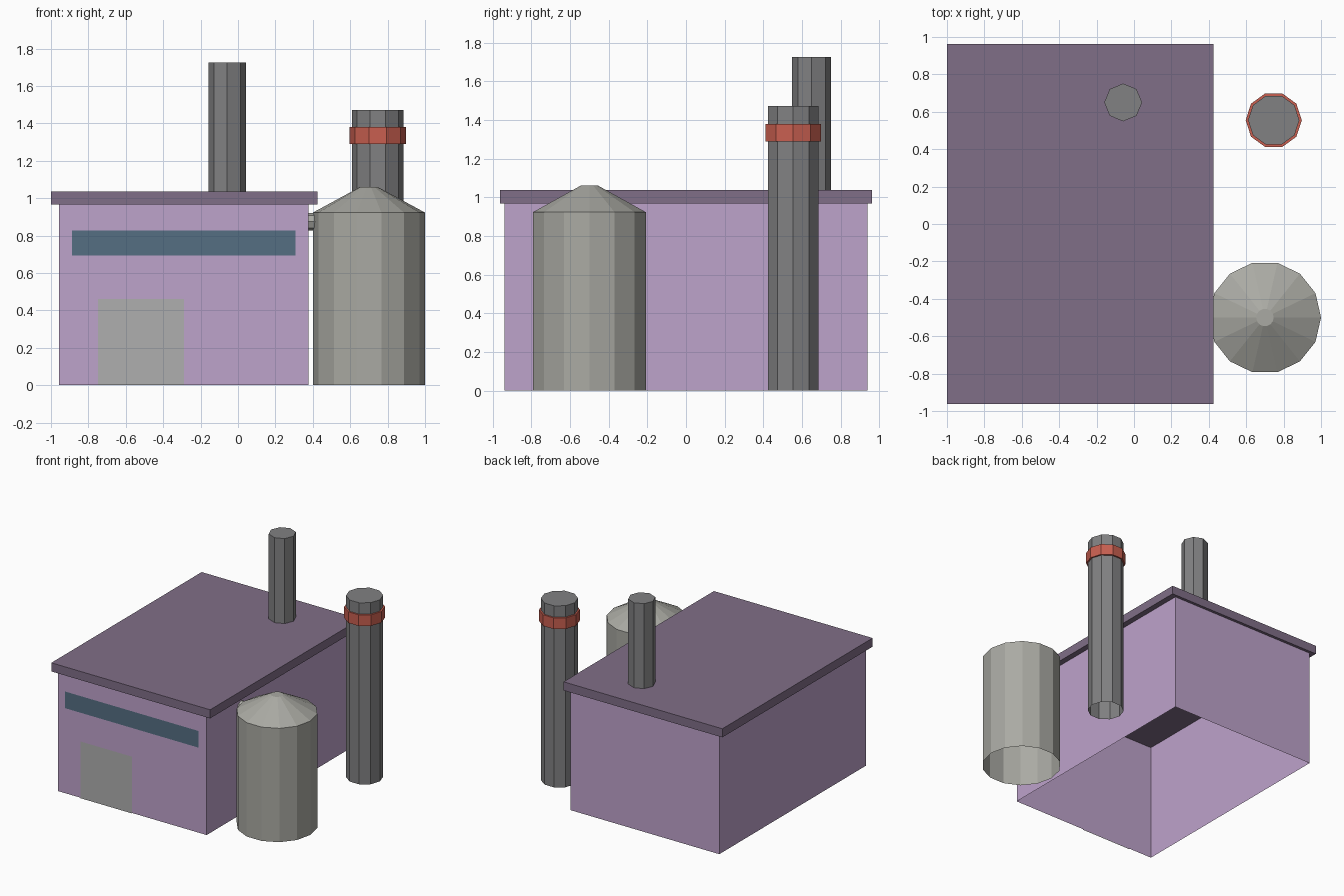
import bpy, bmesh
from mathutils import Matrix, Vector
from math import pi

if "Cube" in bpy.data.objects:
    bpy.data.objects.remove(bpy.data.objects["Cube"])


def material(name, r, g, b):
    m = bpy.data.materials.new(name)
    m.diffuse_color = (r, g, b, 1)
    m.use_nodes = True
    m.node_tree.nodes["Principled BSDF"].inputs["Base Color"].default_value = m.diffuse_color
    return m


WALL = material("wall_purple", 0.515, 0.366, 0.597)
ROOF = material("roof_purple", 0.216, 0.156, 0.242)
GLASS = material("window_blue", 0.09, 0.156, 0.223)
RED = material("band_red", 0.578, 0.114, 0.08)
STACK = material("stack_grey", 0.22, 0.22, 0.225)
TANK = material("tank_grey", 0.40, 0.40, 0.366)
DOOR = material("door_grey", 0.43, 0.43, 0.43)


def finish(name, bm, mat):
    me = bpy.data.meshes.new(name)
    bm.to_mesh(me)
    bm.free()
    me.materials.append(mat)
    ob = bpy.data.objects.new(name, me)
    bpy.context.collection.objects.link(ob)
    return ob


def drop_faces(bm, test):
    bm.normal_update()
    bmesh.ops.delete(bm, geom=[f for f in bm.faces if test(f.normal)],
                     context='FACES_ONLY')


def box(name, lo, hi, mat, keep=None):
    lo, hi = Vector(lo), Vector(hi)
    bm = bmesh.new()
    bmesh.ops.create_cube(bm, size=1, matrix=Matrix.Translation((lo + hi) / 2)
                          @ Matrix.Diagonal((*(hi - lo), 1)))
    if keep:
        drop_faces(bm, lambda n: not keep(n))
    return finish(name, bm, mat)


def lathe(name, x, y, profile, sides, mat, cap_bottom=False):
    """Stack polygon rings (radius, z) into a faceted, top-capped column."""
    bm = bmesh.new()
    rings = []
    for r, z in profile:
        ring = bmesh.ops.create_circle(
            bm, segments=sides, radius=r,
            matrix=Matrix.Translation((x, y, z)) @ Matrix.Rotation(pi / 2, 4, 'Z'))
        rings.append(ring["verts"])
    for a, b in zip(rings, rings[1:]):
        for i in range(sides):
            j = (i + 1) % sides
            bm.faces.new((a[i], a[j], b[j], b[i]))
    bm.faces.new(rings[-1])
    if cap_bottom:
        bm.faces.new(rings[0][::-1])
    bmesh.ops.recalc_face_normals(bm, faces=bm.faces)
    return finish(name, bm, mat)


# Building shell (open above and below) and overhanging roof slab
box("walls", (-0.957, -0.94, 0), (0.377, 0.94, 0.967), WALL, lambda n: abs(n.z) < 0.5)
box("roof", (-1.0, -0.963, 0.967), (0.424, 0.963, 1.037), ROOF)

# Flat panels just in front of the front wall
box("window_strip", (-0.888, -0.947, 0.693), (0.308, -0.94, 0.828), GLASS, lambda n: n.y < -0.5)
box("loading_door", (-0.749, -0.947, 0), (-0.289, -0.94, 0.46), DOOR, lambda n: n.y < -0.5)

# Storage tank with conical top
lathe("storage_tank", 0.70, -0.50, [(0.30, 0), (0.30, 0.923), (0.047, 1.06)], 14, TANK)

# Short pipe joining tank and building
bm = bmesh.new()
bmesh.ops.create_cone(bm, cap_ends=False, segments=8, radius1=0.047, radius2=0.047, depth=0.12,
                      matrix=Matrix.Translation((0.40, -0.50, 0.875))
                      @ Matrix.Rotation(pi / 2, 4, 'Y'))
finish("tank_pipe", bm, TANK)

# Chimneys, the free-standing one with a red band
lathe("roof_chimney", -0.058, 0.65, [(0.101, 1.03), (0.101, 1.726)], 8, STACK)
lathe("tall_chimney", 0.747, 0.555, [(0.137, 0), (0.137, 1.472)], 10, STACK)
lathe("chimney_band", 0.747, 0.555, [(0.15, 1.29), (0.15, 1.38)], 10, RED, True)
